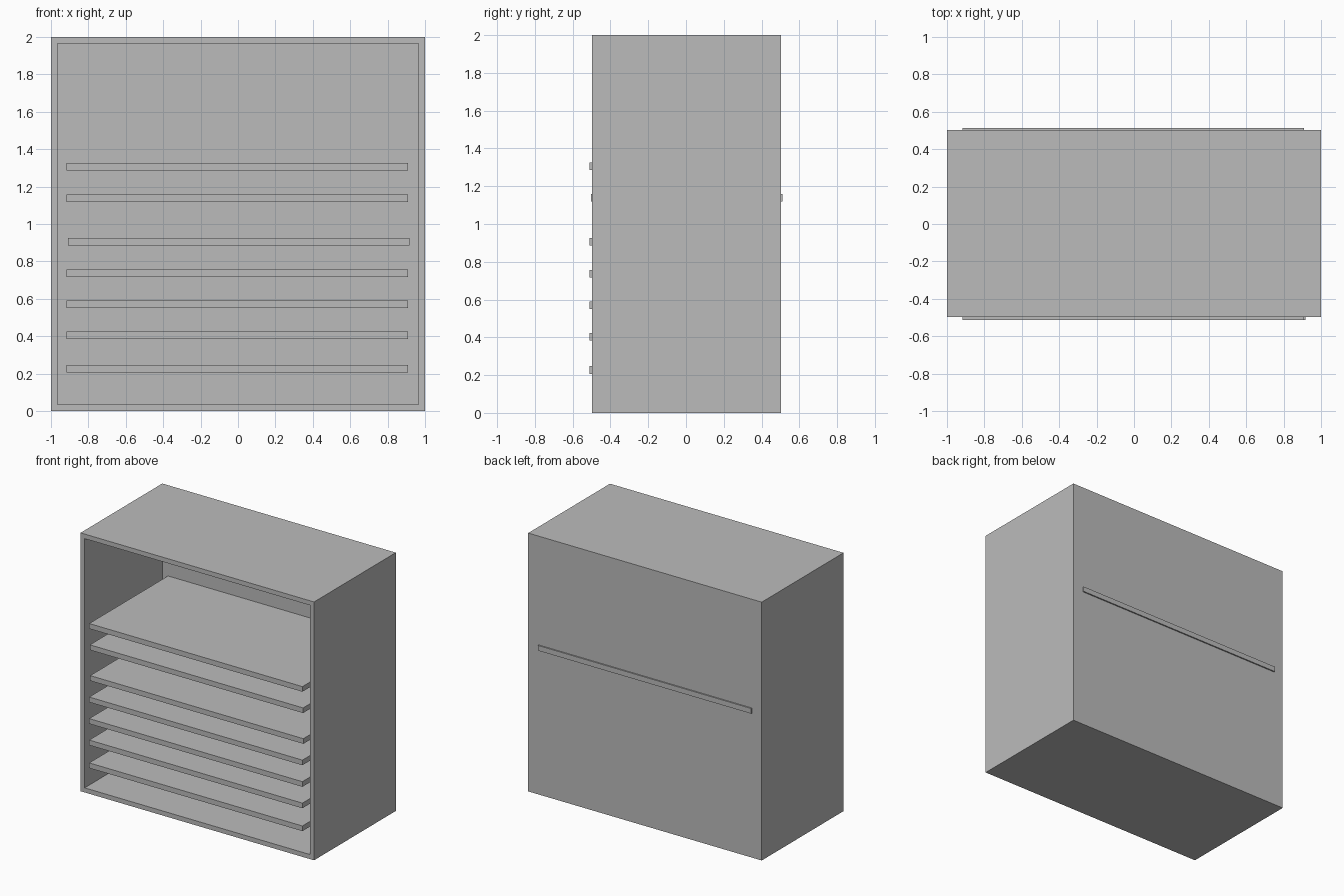
import bpy, bmesh

if "Cube" in bpy.data.objects:
    bpy.data.objects.remove(bpy.data.objects["Cube"])

grey = bpy.data.materials.new("plain grey")
grey.diffuse_color = (0.5, 0.5, 0.5, 1)
grey.use_nodes = True
grey.node_tree.nodes["Principled BSDF"].inputs["Base Color"].default_value = grey.diffuse_color


def box(name, x, y, z):
    """Box from (min, max) ranges along each axis."""
    bm = bmesh.new()
    bmesh.ops.create_cube(bm, size=1)
    for v in bm.verts:
        v.co = [r[0] + (c + 0.5) * (r[1] - r[0]) for c, r in zip(v.co, (x, y, z))]
    mesh = bpy.data.meshes.new(name)
    bm.to_mesh(mesh)
    bm.free()
    mesh.materials.append(grey)
    obj = bpy.data.objects.new(name, mesh)
    bpy.context.collection.objects.link(obj)
    return obj


# Cabinet shell: a block whose front face is inset and pushed in to a thin back
FRONT, BACK, WALL = -0.498, 0.502, 0.05
cabinet = box("cabinet", (-1, 1), (FRONT, BACK), (0, 2))
bm = bmesh.new()
bm.from_mesh(cabinet.data)
bm.normal_update()
front = min(bm.faces, key=lambda f: f.calc_center_median().y)
bmesh.ops.inset_region(bm, faces=[front], thickness=WALL)
hole = bmesh.ops.extrude_discrete_faces(bm, faces=[front])["faces"][0]
for v in hole.verts:
    v.co.y = BACK - WALL
bmesh.ops.recalc_face_normals(bm, faces=bm.faces)
bm.to_mesh(cabinet.data)
bm.free()

# Shelves: underside height, sideways shift, front edge, back edge
shelves = [(z, -0.003, -0.512, 0.498) for z in (0.207, 0.384, 0.55, 0.717, 1.286)]
shelves.append((0.885, 0.005, -0.512, 0.498))
shelves.append((1.118, -0.003, -0.504, 0.512))  # pokes through the back
for i, (z, dx, y0, y1) in enumerate(sorted(shelves), 1):
    box(f"shelf_{i}", (dx - 0.913, dx + 0.913), (y0, y1), (z, z + 0.04))
